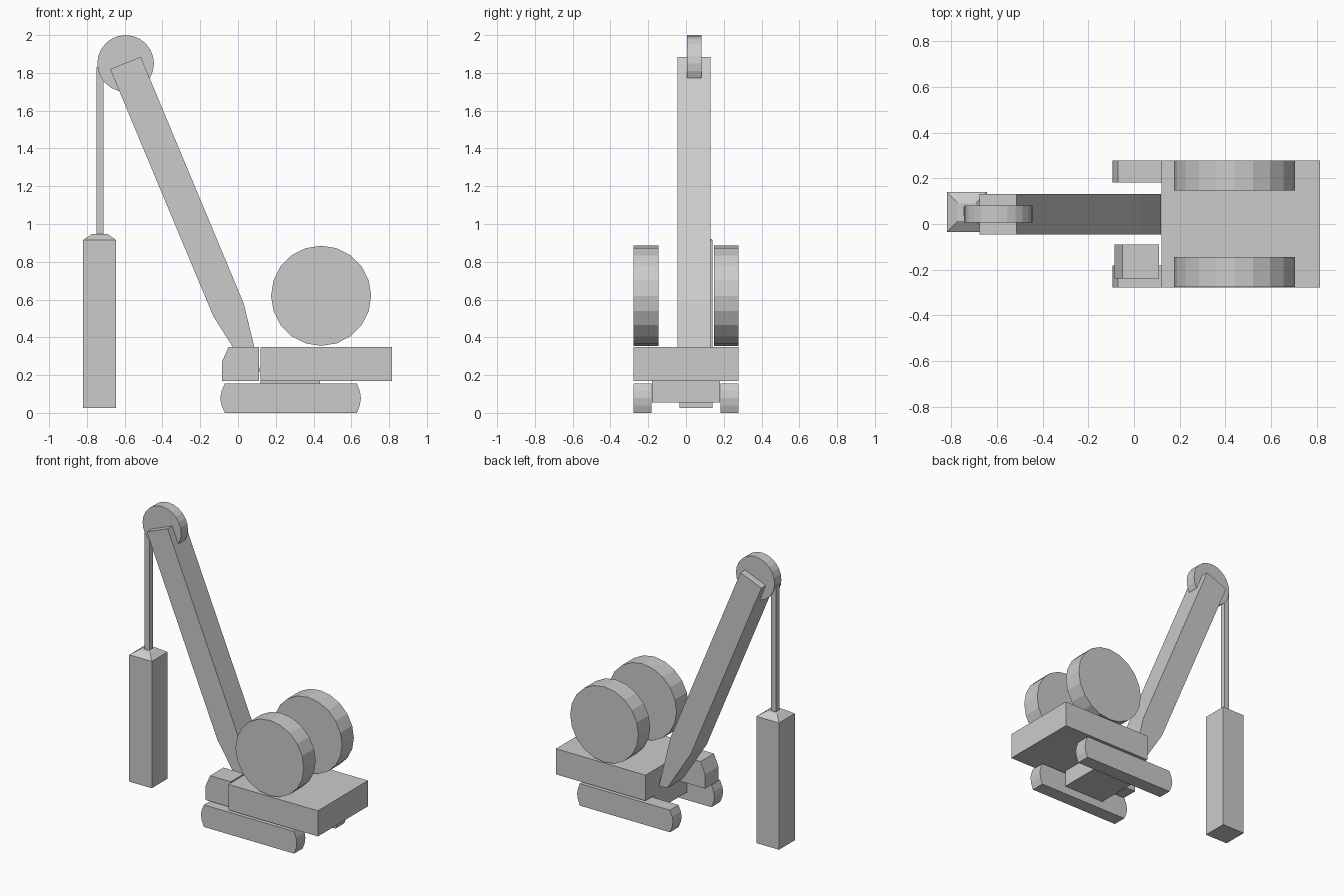
import bpy, bmesh, math

if "Cube" in bpy.data.objects:
    bpy.data.objects.remove(bpy.data.objects["Cube"])


def prism(name, profile, y0, y1):
    """Extrude an x-z outline from y0 to y1."""
    bm = bmesh.new()
    face = bm.faces.new([bm.verts.new((x, y0, z)) for x, z in profile])
    ext = bmesh.ops.extrude_face_region(bm, geom=[face])
    verts = [v for v in ext["geom"] if isinstance(v, bmesh.types.BMVert)]
    bmesh.ops.translate(bm, verts=verts, vec=(0, y1 - y0, 0))
    bmesh.ops.recalc_face_normals(bm, faces=bm.faces)
    mesh = bpy.data.meshes.new(name)
    bm.to_mesh(mesh)
    bm.free()
    obj = bpy.data.objects.new(name, mesh)
    bpy.context.collection.objects.link(obj)
    return obj


def box(name, x0, x1, y0, y1, z0, z1):
    return prism(name, [(x0, z0), (x1, z0), (x1, z1), (x0, z1)], y0, y1)


def disc(name, cx, cz, r, sides, y0, y1):
    steps = [2 * math.pi * i / sides for i in range(sides)]
    return prism(name, [(cx + r * math.sin(a), cz + r * math.cos(a)) for a in steps], y0, y1)


# Crawler tracks and cable drums, one on each side
track = [(-0.07, 0), (0.63, 0), (0.645, 0.04), (0.651, 0.078), (0.645, 0.115), (0.63, 0.155),
         (-0.07, 0.155), (-0.087, 0.115), (-0.094, 0.078), (-0.087, 0.04)]
for side, t0, t1, d0, d1 in (("near", -0.278, -0.182, -0.277, -0.145),
                             ("far", 0.182, 0.278, 0.147, 0.278)):
    prism(side + "_track", track, t0, t1)
    disc(side + "_drum", 0.44, 0.62, 0.265, 20, d0, d1)

# Undercarriage and upper deck
box("undercarriage", 0.12, 0.435, -0.18, 0.18, 0.055, 0.17)
box("deck", 0.12, 0.815, -0.278, 0.278, 0.17, 0.35)

# Operator cab with sloped windscreen
prism("cab", [(-0.085, 0.17), (0.11, 0.17), (0.11, 0.35), (-0.05, 0.35), (-0.085, 0.27)],
      -0.238, -0.09)

# Boom, tapering to its foot, with a sheave through the tip
prism("boom", [(0.118, 0.218), (0.03, 0.58), (-0.515, 1.885), (-0.677, 1.82),
               (-0.13, 0.51), (0.055, 0.22)], -0.045, 0.131)
disc("sheave", -0.595, 1.85, 0.15, 24, 0.006, 0.081)

# Hoist cable
box("cable", -0.75, -0.713, 0.035, 0.073, 0.94, 1.83)

# Hanging weight: box with a shallow pyramid cap
weight = box("weight", -0.82, -0.645, -0.035, 0.14, 0.025, 0.915)
bm = bmesh.new()
bm.from_mesh(weight.data)
bm.faces.ensure_lookup_table()
top = max(bm.faces, key=lambda f: f.calc_center_median().z)
bmesh.ops.inset_region(bm, faces=[top], thickness=0.067)
bmesh.ops.translate(bm, verts=top.verts, vec=(0, 0, 0.033))
bm.to_mesh(weight.data)
bm.free()
